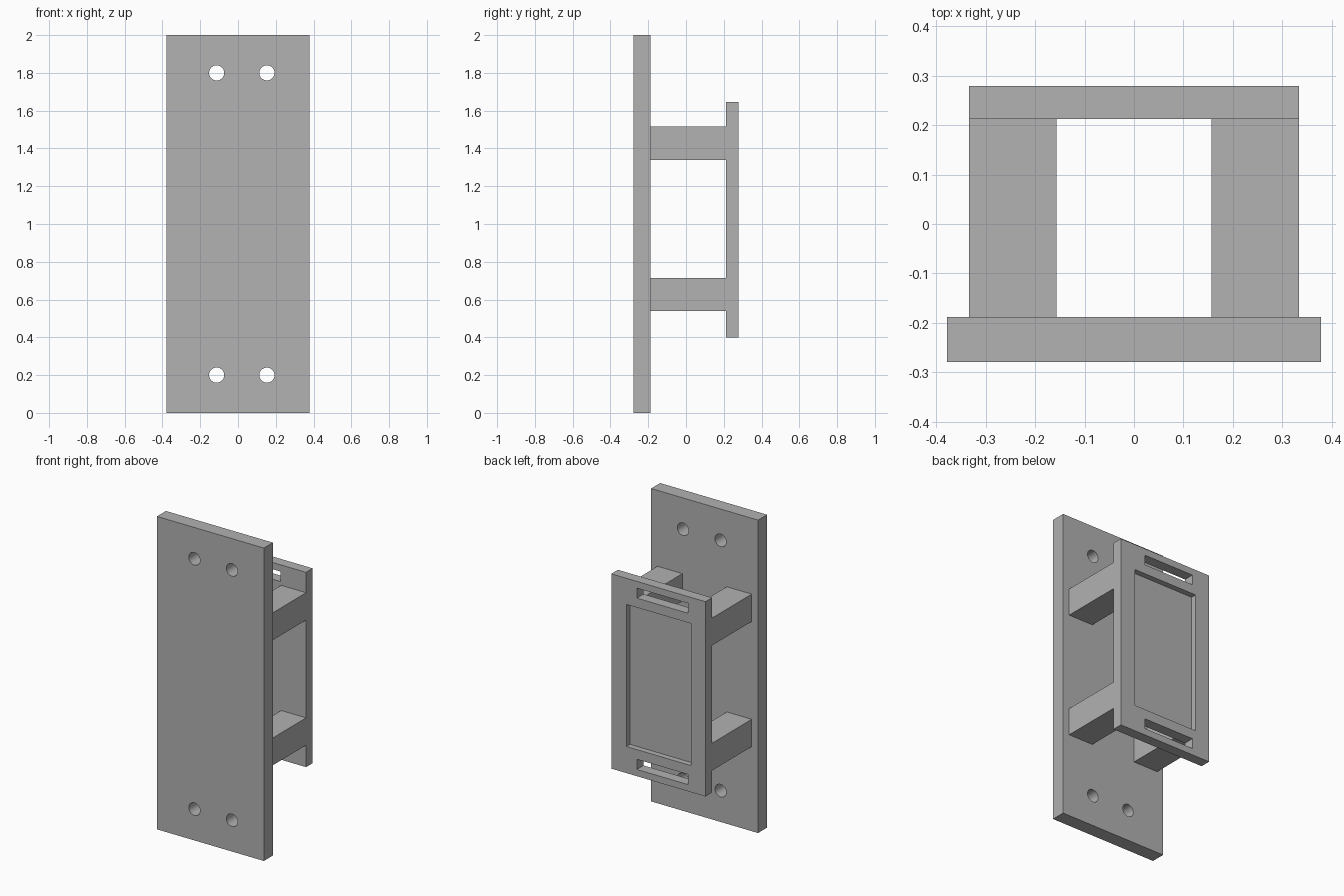
import bpy
import math

if "Cube" in bpy.data.objects:
    bpy.data.objects.remove(bpy.data.objects["Cube"], do_unlink=True)

grey = bpy.data.materials.new("light_grey")
grey.use_nodes = True
colour = (0.445, 0.445, 0.445, 1)
grey.diffuse_color = colour
grey.node_tree.nodes["Principled BSDF"].inputs["Base Color"].default_value = colour


def box(name, xs, ys, zs):
    """Box spanning the given ranges."""
    spans = (xs, ys, zs)
    bpy.ops.mesh.primitive_cube_add(size=1, location=[sum(s) / 2 for s in spans])
    ob = bpy.context.object
    ob.name = name
    ob.scale = [abs(s[1] - s[0]) for s in spans]
    bpy.ops.object.transform_apply(location=False, rotation=False, scale=True)
    ob.data.materials.append(grey)
    return ob


def cut(target, cutter):
    """Subtract the cutter from the target, then discard it."""
    cutter.hide_render = True
    mod = target.modifiers.new("cut", "BOOLEAN")
    mod.operation = "DIFFERENCE"
    mod.solver = "EXACT"
    mod.object = cutter
    bpy.ops.object.select_all(action="DESELECT")
    bpy.context.view_layer.objects.active = target
    target.select_set(True)
    bpy.ops.object.modifier_apply(modifier=mod.name)
    bpy.data.objects.remove(cutter, do_unlink=True)


FRONT, INNER, OUTER, BACK = -0.279, -0.188, 0.212, 0.279

# Tall mounting plate with four screw holes
plate = box("mounting_plate", (-0.378, 0.378), (FRONT, INNER), (0, 2))
for x in (-0.113, 0.153):
    for z in (0.2, 1.8):
        bpy.ops.mesh.primitive_cylinder_add(
            vertices=40, radius=0.04, depth=0.3,
            location=(x, (FRONT + INNER) / 2, z), rotation=(math.pi / 2, 0, 0))
        hole = bpy.context.object
        hole.data.materials.append(grey)
        cut(plate, hole)
bpy.ops.object.shade_smooth_by_angle(angle=math.radians(30))

# Holder plate with a shallow recess and two strap slots
holder = box("holder_plate", (-0.333, 0.333), (OUTER, BACK), (0.4, 1.645))
cut(holder, box("recess_cutter", (-0.232, 0.226), (BACK - 0.036, BACK + 0.1), (0.57, 1.478)))
for zs in ((0.443, 0.508), (1.538, 1.602)):
    cut(holder, box("slot_cutter", (-0.208, 0.152), (OUTER - 0.1, BACK + 0.1), zs))

# Four standoff posts joining the plates
for side, sign in (("left", 1), ("right", -1)):
    for level, zs in (("lower", (0.54, 0.715)), ("upper", (1.34, 1.515))):
        box(f"{level}_{side}_post", (sign * 0.157, sign * 0.333), (INNER, OUTER), zs)
